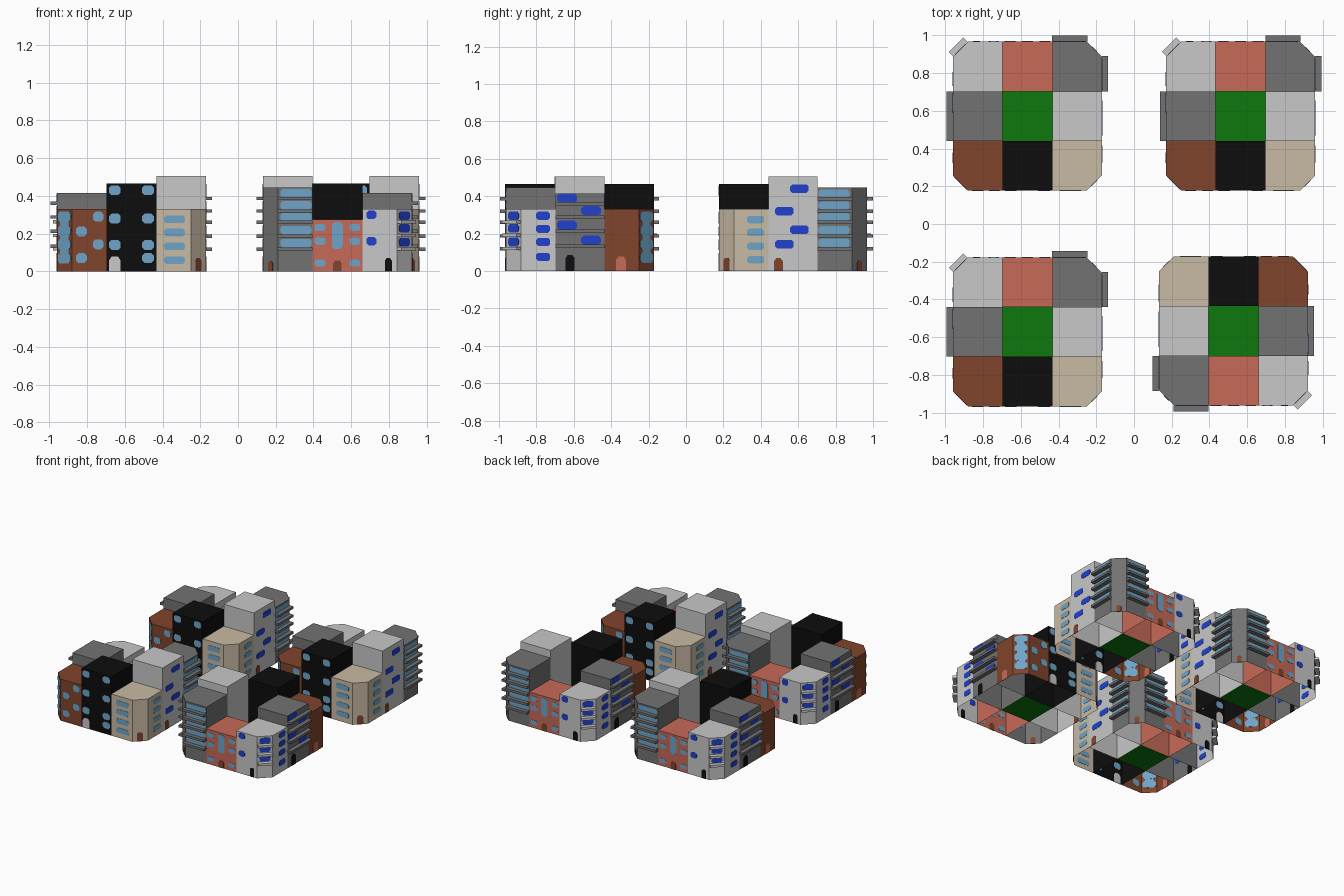
import bpy, bmesh, math
from mathutils import Vector

if "Cube" in bpy.data.objects:
    bpy.data.objects.remove(bpy.data.objects["Cube"])

COLOURS = {
    "light_grey": (0.58, 0.58, 0.58), "dark_grey": (0.17, 0.17, 0.17),
    "black": (0.004, 0.004, 0.004), "brown": (0.216, 0.058, 0.025),
    "tan": (0.584, 0.491, 0.371), "salmon": (0.571, 0.144, 0.098),
    "green": (0.004, 0.19, 0.004), "sky_blue": (0.156, 0.376, 0.578),
    "deep_blue": (0.015, 0.053, 0.61),
}
MATS = {}
for key, rgb in COLOURS.items():
    MATS[key] = bpy.data.materials.new(key)
    MATS[key].diffuse_color = (*rgb, 1)

H, C, CUT = 0.395, 0.1317, 0.08      # block half size, courtyard half size, corner cut
BLOCKS = [(-0.565, 0.572, 0), (0.565, 0.572, 0), (-0.565, -0.572, 0), (0.527, -0.567, math.pi)]


def place(name, bm, colour):
    """Finish a mesh and put one copy in each city block."""
    mesh = bpy.data.meshes.new(name)
    bm.to_mesh(mesh)
    bm.free()
    mesh.materials.append(MATS[colour])
    for x, y, turn in BLOCKS:
        ob = bpy.data.objects.new(name, mesh)
        ob.location, ob.rotation_euler = (x, y, 0), (0, 0, turn)
        bpy.context.collection.objects.link(ob)


def frame(side):
    """Outward normal, direction along the wall, and distance from block centre."""
    n = Vector((("E" in side) - ("W" in side), ("N" in side) - ("S" in side), 0))
    if len(side) == 1:
        return n, Vector((abs(n.y), abs(n.x), 0)), H
    n.normalize()
    return n, Vector((-n.y, n.x, 0)), (2 * H - CUT) / math.sqrt(2)


def slab(bm, side, outline, inner, outer):
    """Extrude a wall-plane outline between two depths."""
    n, t, d = frame(side)
    rings = [[bm.verts.new(n * (d + k) + t * u + Vector((0, 0, z))) for u, z in outline]
             for k in (inner, outer)]
    bm.faces.new(rings[0][::-1])
    bm.faces.new(rings[1])
    for i in range(len(outline)):
        j = (i + 1) % len(outline)
        bm.faces.new((rings[0][i], rings[0][j], rings[1][j], rings[1][i]))


def window(u, z, w, h):
    a, b = w / 2, h / 2
    c = min(a, b) * 0.5
    return [(u - a, z - b + c), (u - a + c, z - b), (u + a - c, z - b), (u + a, z - b + c),
            (u + a, z + b - c), (u + a - c, z + b), (u - a + c, z + b), (u - a, z + b - c)]


def door(u, w, h):
    a = w / 2
    return [(u - a, 0), (u + a, 0), (u + a, h - a * 0.7), (u + a * 0.5, h),
            (u - a * 0.5, h), (u - a, h - a * 0.7)]


def rect(u, z, w, h):
    return [(u - w / 2, z - h / 2), (u + w / 2, z - h / 2), (u + w / 2, z + h / 2), (u - w / 2, z + h / 2)]


# name: cell, height, wall colour
HOUSES = {
    "light_corner_house": (-1, 1, 0.33, "light_grey"),
    "salmon_house": (0, 1, 0.275, "salmon"),
    "balcony_tower": (1, 1, 0.445, "dark_grey"),
    "grey_house": (-1, 0, 0.415, "dark_grey"),
    "light_tower": (1, 0, 0.505, "light_grey"),
    "brown_house": (-1, -1, 0.33, "brown"),
    "black_house": (0, -1, 0.465, "black"),
    "tan_house": (1, -1, 0.33, "tan"),
}
HEIGHT = {(v[0], v[1]): v[2] for v in HOUSES.values()}


def house(name, sx, sy, h, colour):
    """Open-bottomed shell; corner houses share the walls of their neighbours."""
    x0, x1 = ((-C, C), (C, H), (-H, -C))[sx]
    y0, y1 = ((-C, C), (C, H), (-H, -C))[sy]
    pts = []
    for x, y, first in ((x0, y0, 1), (x1, y0, 0), (x1, y1, 1), (x0, y1, 0)):
        if abs(x) == H and abs(y) == H:      # cut outer corner
            in_x = (x - math.copysign(CUT, x), y)
            in_y = (x, y - math.copysign(CUT, y))
            pts += [in_y, in_x] if first else [in_x, in_y]
        else:
            pts.append((x, y))
    bm = bmesh.new()
    bm.faces.new([bm.verts.new((x, y, h)) for x, y in pts])
    for p, q in zip(pts, pts[1:] + pts[:1]):
        low = 0
        if sx and sy:
            if p[0] == q[0] == sx * C:
                low = HEIGHT[(0, sy)]
            elif p[1] == q[1] == sy * C:
                low = HEIGHT[(sx, 0)]
        if low < h:
            bm.faces.new([bm.verts.new(v) for v in
                          ((*p, low), (*q, low), (*q, h), (*p, h))])
    bmesh.ops.remove_doubles(bm, verts=bm.verts, dist=1e-5)
    place(name, bm, colour)


for name, spec in HOUSES.items():
    house(name, *spec)

# courtyard lawn
bm = bmesh.new()
bm.faces.new([bm.verts.new((x, y, 0)) for x, y in ((-C, -C), (C, -C), (C, C), (-C, C))])
place("courtyard_lawn", bm, "green")

# windows: name, colour, side, width, height, list of (along wall, z)
FOUR = (0.275, 0.206, 0.132, 0.06)
FIVE = (0.413, 0.35, 0.288, 0.218, 0.15)
WINDOWS = [
    ("brown_house_windows", "sky_blue", "S", 0.057, 0.052,
     [(-0.176, 0.29), (-0.265, 0.212), (-0.176, 0.143), (-0.265, 0.07)]),
    ("brown_corner_windows", "sky_blue", "SW", 0.096, 0.056, [(0, z) for z in (0.29, 0.215, 0.143, 0.07)]),
    ("brown_corner_glass_strip", "sky_blue", "SW", 0.06, 0.26, [(0, 0.18)]),
    ("black_house_windows", "sky_blue", "S", 0.062, 0.052,
     [(u, z) for u in (-0.088, 0.088) for z in (0.43, 0.28, 0.14)] + [(0.088, 0.07)]),
    ("tan_house_front_windows", "sky_blue", "S", 0.11, 0.04, [(0.228, z) for z in FOUR]),
    ("tan_house_side_windows", "sky_blue", "E", 0.09, 0.04, [(-0.2, z) for z in FOUR]),
    ("light_tower_windows", "deep_blue", "E", 0.1, 0.045,
     [(0.034, 0.44), (-0.046, 0.32), (0.034, 0.22), (-0.046, 0.143)]),
    ("balcony_tower_side_windows", "sky_blue", "E", 0.165, 0.045, [(0.22, z) for z in FIVE]),
    ("balcony_tower_back_windows", "sky_blue", "N", 0.165, 0.045, [(0.22, z) for z in FIVE]),
    ("salmon_house_windows", "sky_blue", "N", 0.058, 0.038,
     [(u, z) for u in (-0.092, 0.092) for z in (0.233, 0.16, 0.044)]),
    ("salmon_house_tall_window", "sky_blue", "N", 0.058, 0.145, [(0, 0.19)]),
    ("light_corner_back_windows", "deep_blue", "N", 0.053, 0.045, [(-0.18, 0.3), (-0.18, 0.16)]),
    ("light_corner_cut_windows", "deep_blue", "NW", 0.08, 0.046, [(0, z) for z in (0.295, 0.228, 0.155)]),
    ("light_corner_side_windows", "deep_blue", "W", 0.075, 0.043,
     [(0.197, z) for z in (0.295, 0.225, 0.155, 0.075)]),
    ("grey_house_windows", "deep_blue", "W", 0.105, 0.048,
     [(0.069, 0.39), (-0.059, 0.322), (0.069, 0.245), (-0.059, 0.165)]),
]
for name, colour, side, w, h, spots in WINDOWS:
    bm = bmesh.new()
    depth = 0.0015 if "strip" in name else 0.002
    for u, z in spots:
        slab(bm, side, window(u, z, w, h), -depth, depth)
    bmesh.ops.recalc_face_normals(bm, faces=bm.faces)
    place(name, bm, colour)

# doors: name, colour, side, along wall, width, height
DOORS = [
    ("brown_house_door", "salmon", "W", -0.22, 0.055, 0.078),
    ("black_house_door", "light_grey", "S", -0.088, 0.062, 0.08),
    ("tan_house_door", "brown", "SE", 0, 0.045, 0.07),
    ("light_tower_door", "brown", "E", -0.078, 0.048, 0.068),
    ("balcony_tower_door", "brown", "NE", 0, 0.035, 0.055),
    ("salmon_house_door", "brown", "N", 0, 0.045, 0.058),
    ("light_corner_door", "black", "N", -0.27, 0.037, 0.07),
    ("grey_house_door", "black", "W", 0.053, 0.05, 0.085),
]
for name, colour, side, u, w, h in DOORS:
    bm = bmesh.new()
    slab(bm, side, door(u, w, h), -0.002, 0.002)
    bmesh.ops.recalc_face_normals(bm, faces=bm.faces)
    place(name, bm, colour)

# balconies: name, colour, side, along wall, width, heights
TOWER = (0.386, 0.32, 0.26, 0.187, 0.118)
BALCONIES = [
    ("tower_side_balconies", "dark_grey", "E", 0.225, 0.187, TOWER),
    ("tower_back_balconies", "dark_grey", "N", 0.225, 0.187, TOWER),
    ("grey_house_balconies", "dark_grey", "W", 0, 2 * C, (0.36, 0.288, 0.212, 0.133)),
    ("light_corner_balconies", "light_grey", "NW", 0, 0.108, (0.262, 0.19, 0.12)),
]
for name, colour, side, u, w, heights in BALCONIES:
    bm = bmesh.new()
    for z in heights:
        slab(bm, side, rect(u, z, w, 0.018), 0, 0.033)
    bmesh.ops.recalc_face_normals(bm, faces=bm.faces)
    place(name, bm, colour)

for m in bpy.data.materials:
    if m.users and not m.is_grease_pencil:
        m.use_nodes = True
        m.node_tree.nodes["Principled BSDF"].inputs["Base Color"].default_value = m.diffuse_color
